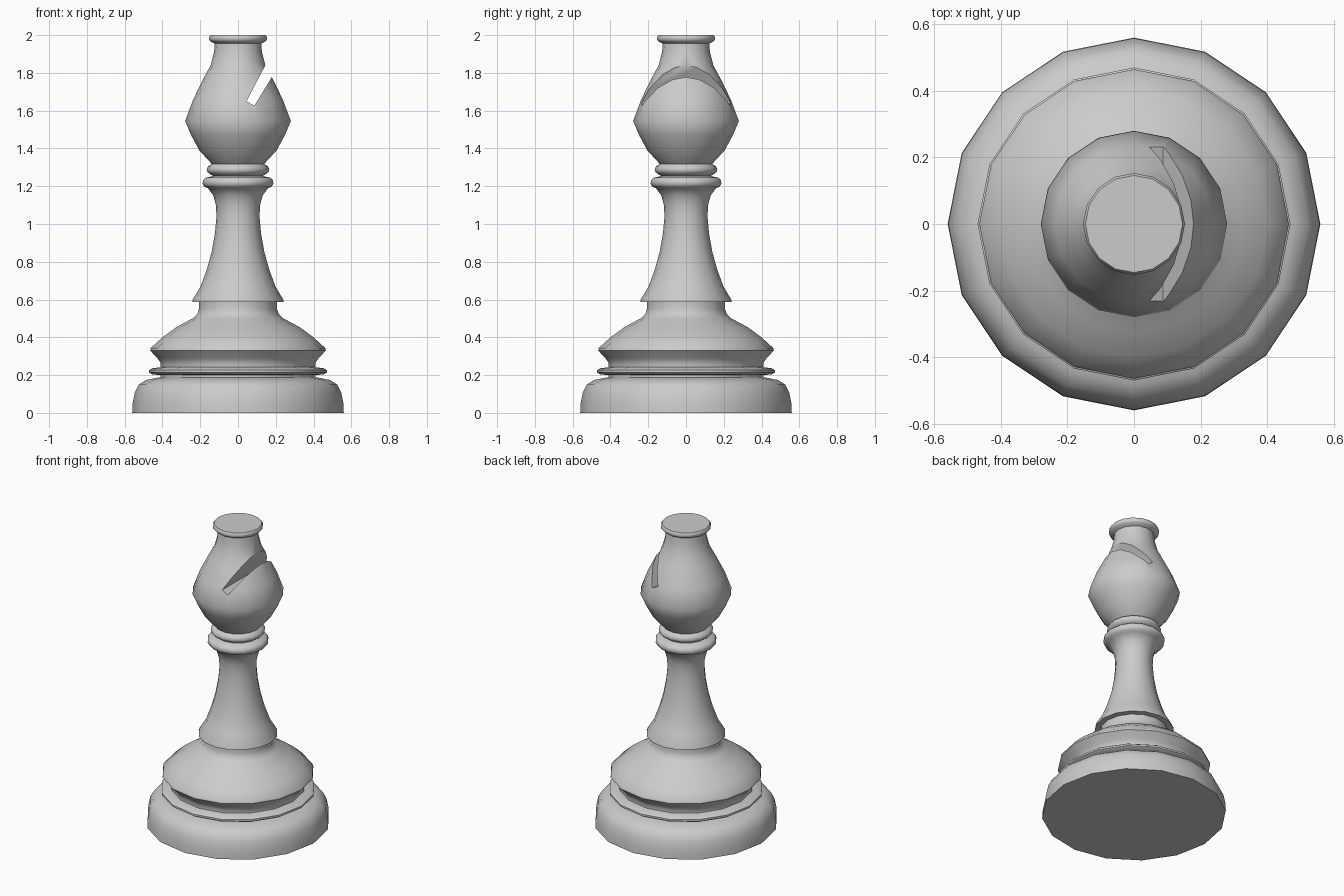
import bpy, bmesh
from math import pi, cos, sin, radians

if "Cube" in bpy.data.objects:
    bpy.data.objects.remove(bpy.data.objects["Cube"])

SIDES = 16


def make_object(name, bm):
    bmesh.ops.recalc_face_normals(bm, faces=bm.faces)
    mesh = bpy.data.meshes.new(name)
    bm.to_mesh(mesh)
    bm.free()
    obj = bpy.data.objects.new(name, mesh)
    bpy.context.collection.objects.link(obj)
    return obj


def lathe(name, profile):
    """Closed turned solid from (radius, height) points."""
    bm = bmesh.new()
    rings = [[bm.verts.new((r * cos(2 * pi * i / SIDES), r * sin(2 * pi * i / SIDES), z))
              for i in range(SIDES)] for r, z in profile]
    for a, b in zip(rings, rings[1:]):
        for i in range(SIDES):
            j = (i + 1) % SIDES
            bm.faces.new((a[i], a[j], b[j], b[i]))
    bm.faces.new(rings[0])
    bm.faces.new(rings[-1])
    return make_object(name, bm)


def prism(name, outline, half_depth):
    """Extrude an x-z outline along y."""
    bm = bmesh.new()
    face = bm.faces.new([bm.verts.new((x, -half_depth, z)) for x, z in outline])
    new = bmesh.ops.extrude_face_region(bm, geom=[face])["geom"]
    bmesh.ops.translate(bm, vec=(0, 2 * half_depth, 0),
                        verts=[v for v in new if isinstance(v, bmesh.types.BMVert)])
    return make_object(name, bm)


# Turned profile, bottom to top
foot = [(0.56, 0), (0.558, 0.05), (0.546, 0.11), (0.525, 0.15), (0.485, 0.175), (0.43, 0.186), (0.41, 0.188)]
foot_ring = [(0.41, 0.20), (0.455, 0.204), (0.47, 0.214), (0.47, 0.226), (0.455, 0.236), (0.41, 0.242)]
shoulder = [(0.41, 0.265), (0.425, 0.288), (0.465, 0.33), (0.462, 0.343), (0.40, 0.40),
            (0.325, 0.455), (0.235, 0.503), (0.215, 0.523), (0.207, 0.55), (0.207, 0.586)]
column = [(0.242, 0.588), (0.24, 0.60), (0.198, 0.67), (0.165, 0.76), (0.14, 0.85), (0.122, 0.95),
          (0.114, 1.04), (0.117, 1.10), (0.13, 1.15), (0.16, 1.19)]
collar = [(0.178, 1.197), (0.187, 1.213), (0.186, 1.23), (0.172, 1.245), (0.13, 1.254),
          (0.145, 1.262), (0.162, 1.275), (0.166, 1.29), (0.158, 1.306), (0.138, 1.318)]
head = [(0.148, 1.328), (0.205, 1.39), (0.248, 1.47), (0.28, 1.545), (0.237, 1.66), (0.18, 1.775),
        (0.145, 1.84), (0.127, 1.91), (0.123, 1.955)]
cap = [(0.145, 1.966), (0.153, 1.976), (0.153, 1.99), (0.146, 2.0)]
piece = lathe("chess_piece", foot + foot_ring + shoulder + column + collar + head + cap)

# Slanted slot through the head
cutter = prism("slot_cutter", [(0.045, 1.65), (0.087, 1.627), (0.269, 1.925), (0.205, 1.955)], 0.5)
cutter.hide_render = True
slot = piece.modifiers.new("slot", 'BOOLEAN')
slot.operation = 'DIFFERENCE'
slot.solver = 'EXACT'
slot.object = cutter
bpy.context.view_layer.objects.active = piece
piece.select_set(True)
bpy.ops.object.modifier_apply(modifier="slot")
bpy.data.objects.remove(cutter)

# Smooth shading with crisp grooves
bpy.ops.object.shade_smooth_by_angle(angle=radians(45))
